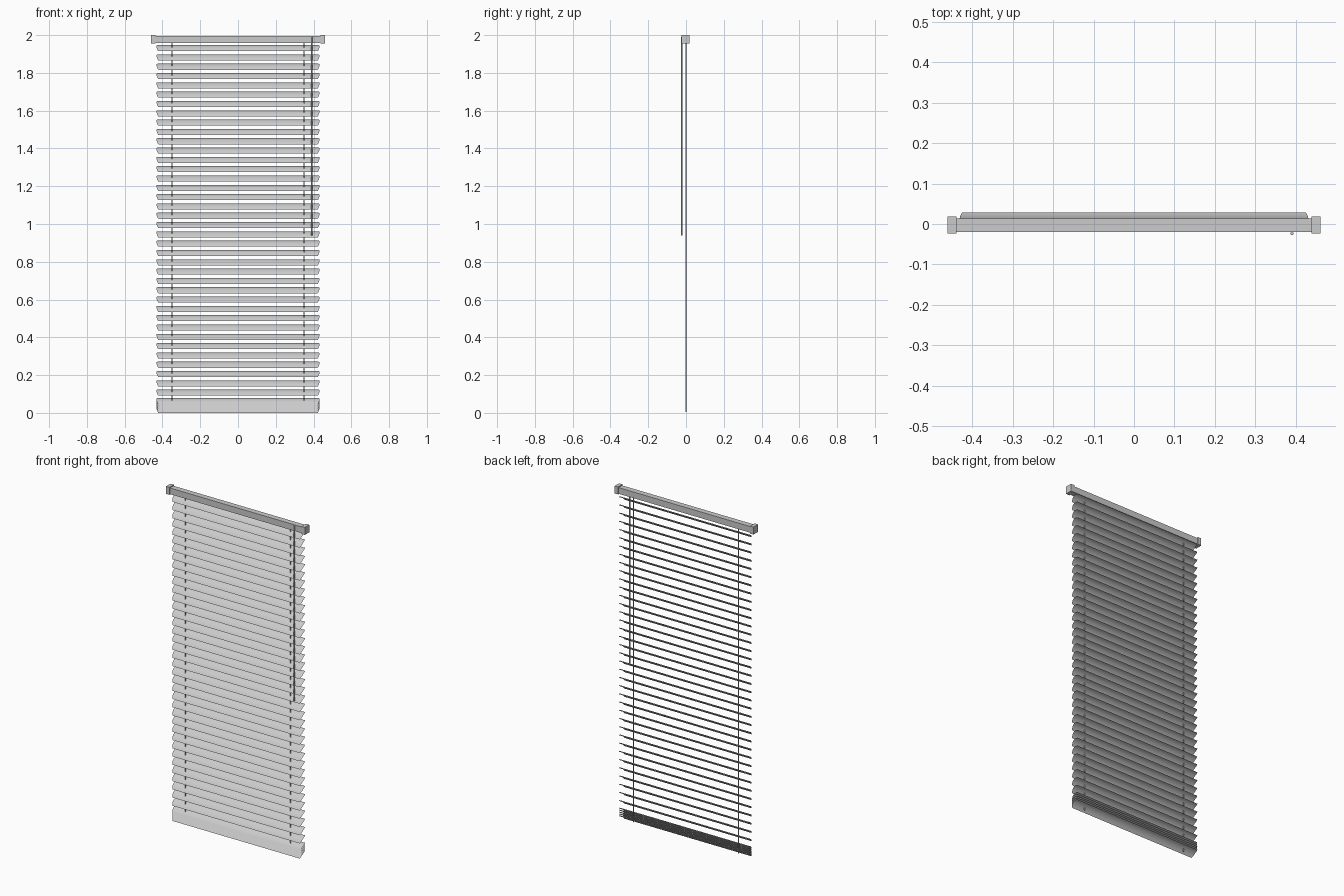
import bpy, bmesh

if "Cube" in bpy.data.objects:
    bpy.data.objects.remove(bpy.data.objects["Cube"])

# slat cross-section, front edge to back edge: (y, z below crown, half length)
PROFILE = [(-0.018, -0.032, 0.422), (-0.013, -0.024, 0.427), (-0.006, -0.0155, 0.430),
           (0.003, -0.008, 0.431), (0.012, -0.003, 0.431), (0.020, -0.0005, 0.429),
           (0.028, 0.0, 0.425)]


def finish(name, bm):
    me = bpy.data.meshes.new(name)
    bm.to_mesh(me)
    bm.free()
    ob = bpy.data.objects.new(name, me)
    bpy.context.collection.objects.link(ob)
    return ob


def box(name, x0, x1, y0, y1, z0, z1):
    bm = bmesh.new()
    bmesh.ops.create_cube(bm, size=1)
    for v in bm.verts:
        v.co.x = x0 + (v.co.x + 0.5) * (x1 - x0)
        v.co.y = y0 + (v.co.y + 0.5) * (y1 - y0)
        v.co.z = z0 + (v.co.z + 0.5) * (z1 - z0)
    return finish(name, bm)


def rod(name, x, y, z0, z1, r, sides):
    bm = bmesh.new()
    bmesh.ops.create_cone(bm, cap_ends=True, segments=sides, radius1=r, radius2=r, depth=z1 - z0)
    bmesh.ops.translate(bm, verts=bm.verts, vec=(x, y, (z0 + z1) / 2))
    return finish(name, bm)


def slat(name, top):
    bm = bmesh.new()
    rows = [[bm.verts.new((s * h, y, top + z)) for s in (-1, 1)] for y, z, h in PROFILE]
    for a, b in zip(rows, rows[1:]):
        f = bm.faces.new((a[0], a[1], b[1], b[0]))
        f.smooth = True
    return finish(name, bm)


# head rail with end brackets
box("head_rail", -0.44, 0.44, -0.02, 0.014, 1.958, 1.995)
for s, side in ((-1, "left"), (1, "right")):
    a, b = sorted((s * 0.438, s * 0.461))
    box("bracket_" + side, a, b, -0.024, 0.018, 1.955, 2.0)
    # lift cord
    rod("cord_" + side, s * 0.35, 0.0, 0.005, 1.96, 0.0025, 6)

# tilt wand
rod("tilt_wand", 0.39, -0.0235, 0.94, 1.99, 0.0042, 8)

# hanging slats
for i in range(38):
    slat("slat_%02d" % (i + 1), 1.947 - i * 0.0493)

# gathered slats at the bottom
for i, top in enumerate((0.078, 0.066, 0.054, 0.043, 0.032)):
    slat("stacked_slat_%d" % (i + 1), top)
